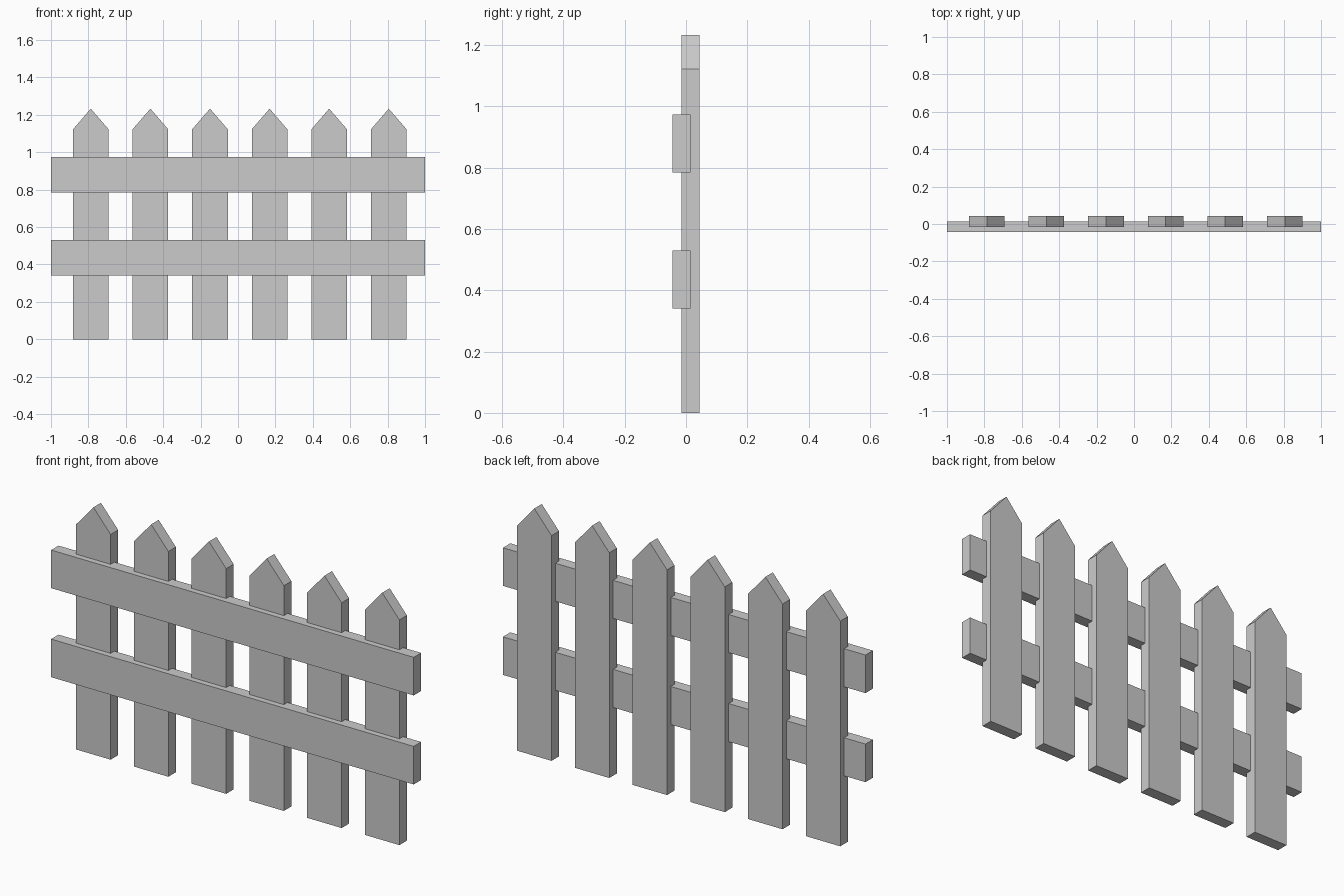
import bpy, bmesh

if "Cube" in bpy.data.objects:
    bpy.data.objects.remove(bpy.data.objects["Cube"])


def board(name, profile, y0, y1):
    """Extrude an x-z outline from y0 back to y1."""
    bm = bmesh.new()
    face = bm.faces.new([bm.verts.new((x, y0, z)) for x, z in profile])
    ext = bmesh.ops.extrude_face_region(bm, geom=[face])
    moved = [v for v in ext["geom"] if isinstance(v, bmesh.types.BMVert)]
    bmesh.ops.translate(bm, verts=moved, vec=(0, y1 - y0, 0))
    bmesh.ops.recalc_face_normals(bm, faces=bm.faces)
    mesh = bpy.data.meshes.new(name)
    bm.to_mesh(mesh)
    bm.free()
    ob = bpy.data.objects.new(name, mesh)
    bpy.context.collection.objects.link(ob)
    return ob


# Pointed pickets
HALF = 0.095
for i in range(6):
    x = -0.787 + i * 0.3186
    outline = [(x - HALF, 0), (x + HALF, 0), (x + HALF, 1.123),
               (x, 1.233), (x - HALF, 1.123)]
    board(f"picket_{i + 1}", outline, -0.015, 0.044)

# Horizontal rails across the front, sunk slightly into the pickets
for name, z in (("lower_rail", 0.34), ("upper_rail", 0.784)):
    board(name, [(-1, z), (1, z), (1, z + 0.19), (-1, z + 0.19)], -0.044, 0.014)
